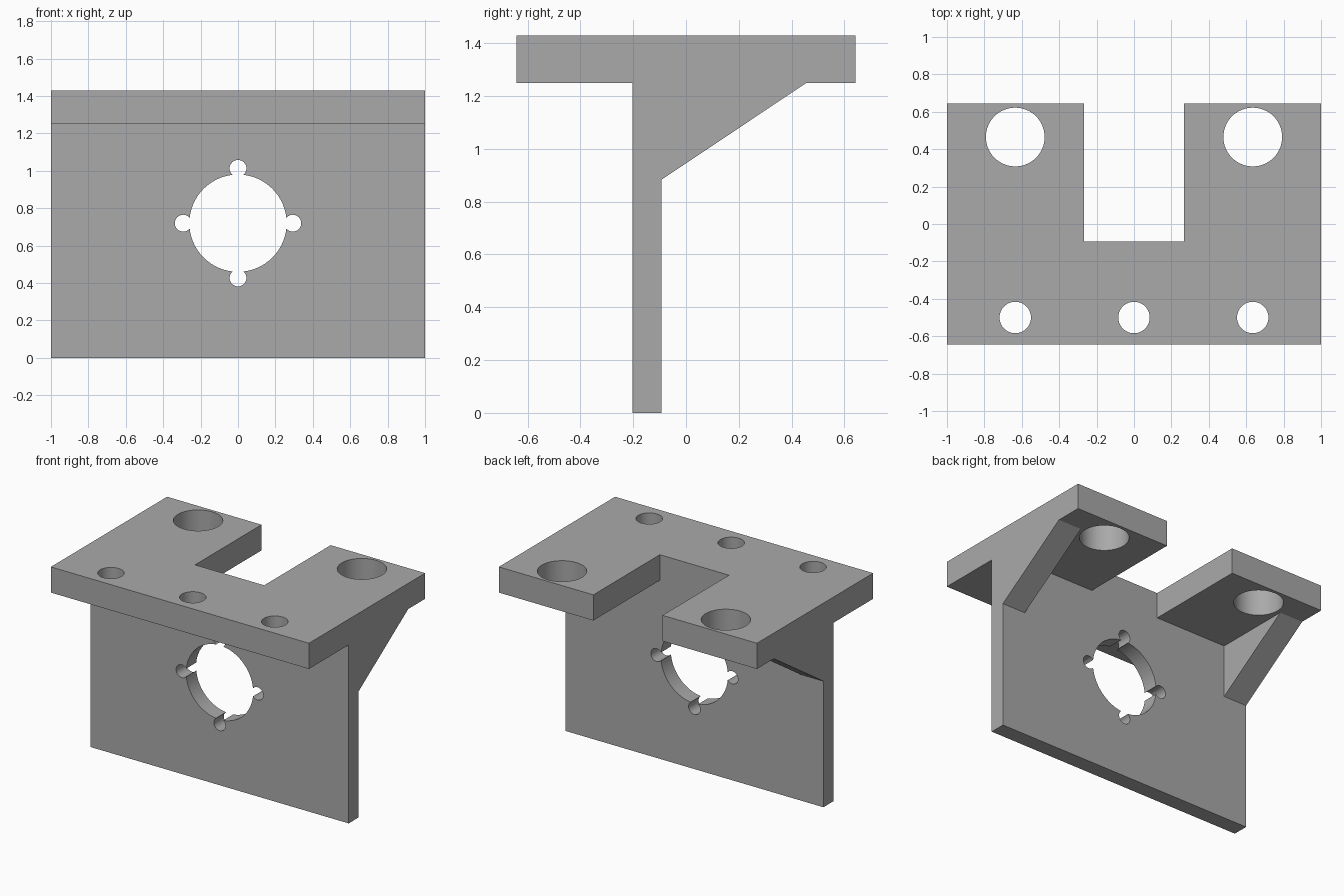
import bpy, bmesh, math
from mathutils import Matrix, Vector

cube = bpy.data.objects.get("Cube")
if cube:
    bpy.data.objects.remove(cube, do_unlink=True)

grey = bpy.data.materials.new("plain grey")
grey.use_nodes = True
colour = (0.4, 0.4, 0.4, 1)
grey.diffuse_color = colour
grey.node_tree.nodes["Principled BSDF"].inputs["Base Color"].default_value = colour


def add_object(name, bm):
    bmesh.ops.recalc_face_normals(bm, faces=bm.faces)
    mesh = bpy.data.meshes.new(name)
    bm.to_mesh(mesh)
    bm.free()
    mesh.materials.append(grey)
    obj = bpy.data.objects.new(name, mesh)
    bpy.context.collection.objects.link(obj)
    return obj


def cut(target, cutter):
    bpy.context.view_layer.objects.active = target
    mod = target.modifiers.new("cut", 'BOOLEAN')
    mod.operation, mod.solver, mod.object = 'DIFFERENCE', 'EXACT', cutter
    bpy.ops.object.modifier_apply(modifier=mod.name)
    bpy.data.objects.remove(cutter, do_unlink=True)


def cut_box(target, low, high):
    low, high = Vector(low), Vector(high)
    bm = bmesh.new()
    bmesh.ops.create_cube(bm, size=1, matrix=Matrix.Translation((low + high) / 2)
                          @ Matrix.Diagonal((*(high - low), 1)))
    cut(target, add_object("box_cutter", bm))


def cut_hole(target, centre, radius, depth, along_y=False, sides=64):
    turn = Matrix.Rotation(math.pi / 2, 4, 'X') if along_y else Matrix()
    bm = bmesh.new()
    bmesh.ops.create_cone(bm, cap_ends=True, segments=sides, radius1=radius, radius2=radius,
                          depth=depth, matrix=Matrix.Translation(centre) @ turn)
    cut(target, add_object("hole_cutter", bm))


# Side profile: top plate, upright plate and sloping brace, drawn across the full width
TOP, UNDER, HALF_Y = 1.43, 1.25, 0.643
FRONT, BACK = -0.203, -0.093
profile = [(-HALF_Y, TOP), (-HALF_Y, UNDER), (FRONT, UNDER), (FRONT, 0), (BACK, 0),
           (BACK, 0.883), (0.456, UNDER), (HALF_Y, UNDER), (HALF_Y, TOP)]
bm = bmesh.new()
face = bm.faces.new([bm.verts.new((-1, y, z)) for y, z in profile])
sweep = bmesh.ops.extrude_face_region(bm, geom=[face])
bmesh.ops.translate(bm, vec=(2, 0, 0),
                    verts=[v for v in sweep["geom"] if isinstance(v, bmesh.types.BMVert)])
bracket = add_object("mounting_bracket", bm)

# Space between the two side braces, and the notch in the top plate
cut_box(bracket, (-0.82, BACK, 0.5), (0.82, 0.6, UNDER))
cut_box(bracket, (-0.268, BACK, 1), (0.268, 1, 2))

# Vertical holes: two large at the back, three small at the front
for x in (-0.635, 0.635):
    cut_hole(bracket, (x, 0.465, 1.34), 0.157, 0.4)
for x in (-0.635, 0, 0.635):
    cut_hole(bracket, (x, -0.5, 1.34), 0.084, 0.4)

# Central bore with four screw holes breaking into its rim
cut_hole(bracket, (0, -0.15, 0.72), 0.26, 0.3, along_y=True)
for dx, dz in ((1, 0), (-1, 0), (0, 1), (0, -1)):
    cut_hole(bracket, (dx * 0.293, -0.15, 0.72 + dz * 0.293), 0.045, 0.3, along_y=True, sides=32)

# Smooth hole walls, crisp edges
bpy.ops.object.select_all(action='DESELECT')
bracket.select_set(True)
bpy.context.view_layer.objects.active = bracket
bpy.ops.object.shade_smooth_by_angle(angle=math.radians(30))
